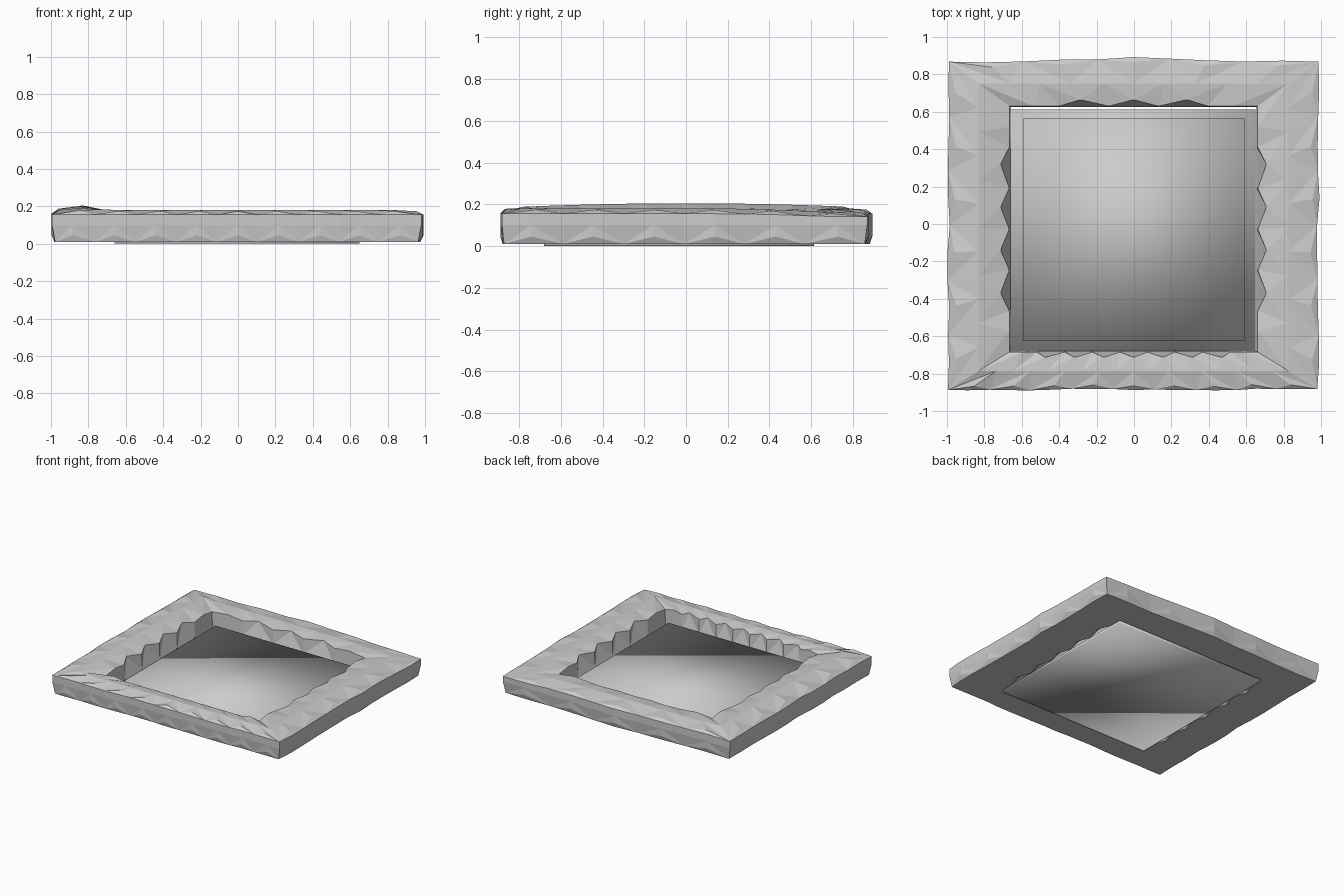
import bpy, bmesh, math, random

if "Cube" in bpy.data.objects:
    bpy.data.objects.remove(bpy.data.objects["Cube"])

random.seed(4)
SIDES = (9, 6, 5, 6)     # teeth on the front, right, back and left
OUTER = (-0.99, 0.985, -0.885, 0.868)
INNER = (-0.66, 0.655, -0.68, 0.625)
STEPS = [(s, i / (2 * n)) for s, n in enumerate(SIDES) for i in range(2 * n)]
TOTAL = len(STEPS)


def rect_point(rect, k):
    """Step k on the way around a rectangle."""
    x0, x1, y0, y1 = rect
    side, f = STEPS[k]
    c = [(x0, y0), (x1, y0), (x1, y1), (x0, y1), (x0, y0)]
    a, b = c[side], c[side + 1]
    return a[0] + (b[0] - a[0]) * f, a[1] + (b[1] - a[1]) * f


def top_wave(x, y):
    """Uneven rise of the top: ridge on the left, dip at the back right."""
    ridge = 0.026 * math.exp(-((x + 0.86) / 0.13) ** 2) * max(0, 1 - (y / 0.95) ** 2)
    dip = 0.022 * math.exp(-((x - 0.95) ** 2 + (y - 0.8) ** 2) / 0.12)
    return ridge - dip


# Cross-section of the rim: (inset, z) at even points, then at odd points
ROWS = [
    ((0.05, 0.01), (0.05, 0.01)),
    ((0.05, 0.01), (0.00, 0.045)),
    ((0.00, 0.100), (0.00, 0.100)),
    ((0.00, 0.155), (0.00, 0.155)),
    ((0.00, 0.155), (0.11, 0.174)),
    ((0.48, 0.180), (0.48, 0.180)),
    ((0.98, 0.160), (0.84, 0.174)),
    ((1.00, 0.045), (1.00, 0.045)),
    ((0.88, 0.01), (0.99, 0.01)),
]
INNER_WALL = 6

# Chiselled stone rim
bm = bmesh.new()
loops = []
jitter = [random.uniform(-0.025, 0.025) for _ in range(TOTAL)]
for r, (even, odd) in enumerate(ROWS):
    ring = []
    for k in range(TOTAL):
        t, z = odd if k % 2 else even
        side, f = STEPS[k]
        if r == 8 and (side in (0, 2) or f == 0):
            t = 1.0              # scalloped underside only on left and right
        end = 1 / (2 * SIDES[side])
        if r == INNER_WALL and not end + 0.01 < f < 1 - end - 0.01:
            t = 0.98             # no teeth right at the inner corners
        if t < 0.4:
            t += jitter[k]
        (ox, oy), (ix, iy) = rect_point(OUTER, k), rect_point(INNER, k)
        x, y = ox + (ix - ox) * t, oy + (iy - oy) * t
        if t < 0.4 and y > 0.7:      # back edge bulges at the middle
            y += 0.022 * max(0, 1 - abs(x) / 0.8)
        if z > 0.12:
            z += top_wave(x, y) * (z - 0.1) / 0.08
        ring.append(bm.verts.new((x, y, z)))
    loops.append(ring)
for r in range(len(ROWS)):
    a, b = loops[r], loops[(r + 1) % len(ROWS)]
    for k in range(TOTAL):
        j = (k + 1) % TOTAL
        q = [a[k], a[j], b[j], b[k]]
        # the split alternates so that triangular teeth appear
        if (k % 2 == 1) != (r == INNER_WALL):
            q = q[1:] + q[:1]
        bm.faces.new((q[0], q[1], q[2]))
        bm.faces.new((q[0], q[2], q[3]))
bmesh.ops.remove_doubles(bm, verts=bm.verts, dist=0.0005)
bmesh.ops.dissolve_degenerate(bm, edges=bm.edges, dist=0.0005)
bmesh.ops.recalc_face_normals(bm, faces=bm.faces)
mesh = bpy.data.meshes.new("stone_rim")
bm.to_mesh(mesh)
bm.free()
bpy.context.collection.objects.link(bpy.data.objects.new("stone_rim", mesh))


def smooth_block(name, x0, x1, y0, y1, z0, z1):
    """Plain block, smooth shaded across its corners."""
    bm = bmesh.new()
    bmesh.ops.create_cube(bm, size=1)
    for v in bm.verts:
        v.co = (x0 if v.co.x < 0 else x1, y0 if v.co.y < 0 else y1,
                z0 if v.co.z < 0 else z1)
    for f in bm.faces:
        f.smooth = True
    mesh = bpy.data.meshes.new(name)
    bm.to_mesh(mesh)
    bm.free()
    bpy.context.collection.objects.link(bpy.data.objects.new(name, mesh))


# Floor slab and the raised block lying on it
smooth_block("floor_slab", -0.66, 0.65, -0.68, 0.612, 0.0, 0.02)
smooth_block("inner_block", -0.592, 0.59, -0.625, 0.565, 0.018, 0.096)
